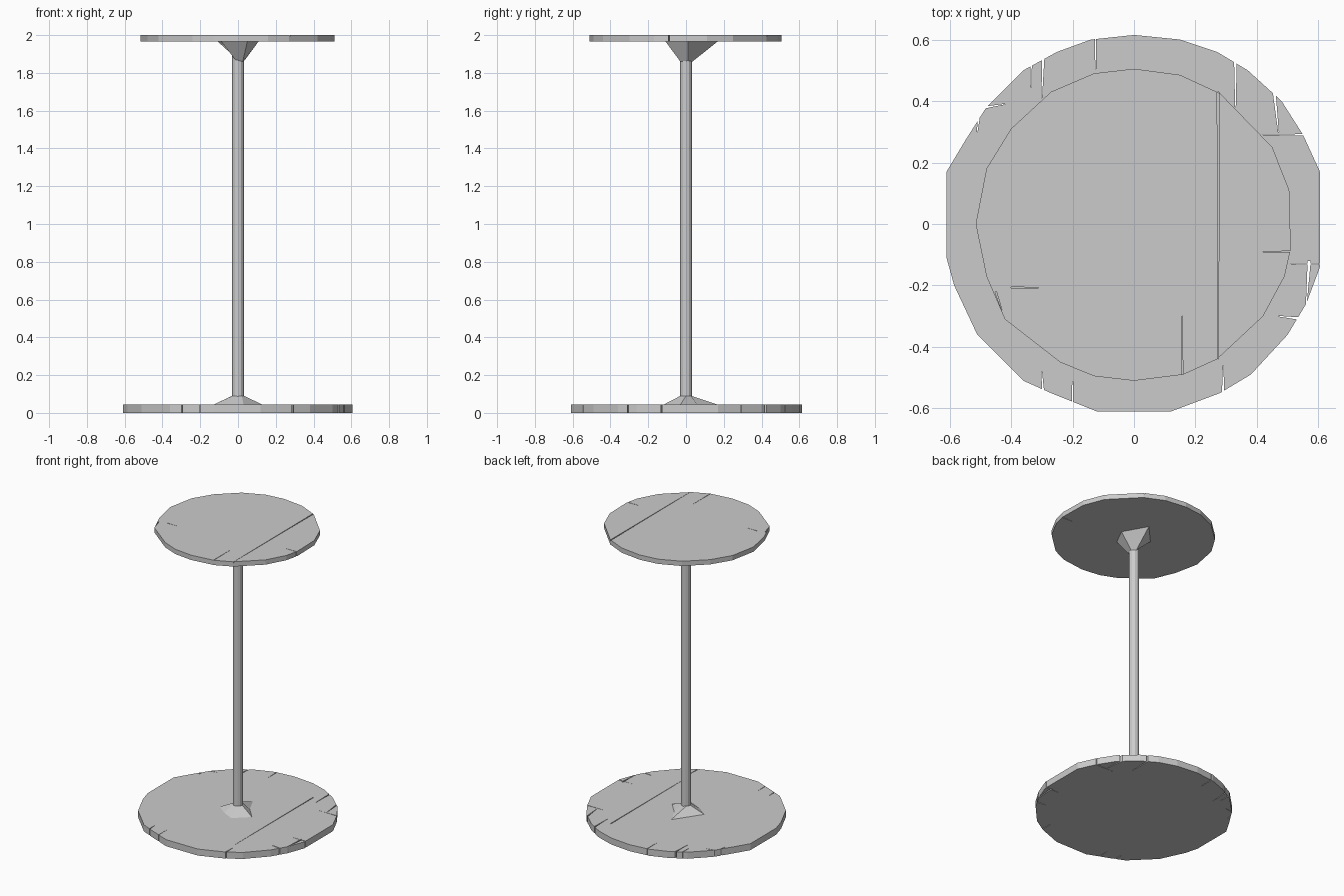
import bpy, bmesh, math


def make_object(name, bm):
    bmesh.ops.recalc_face_normals(bm, faces=bm.faces)
    mesh = bpy.data.meshes.new(name)
    bm.to_mesh(mesh)
    bm.free()
    ob = bpy.data.objects.new(name, mesh)
    bpy.context.collection.objects.link(ob)
    return ob


def loft(bm, low, high):
    n = len(low)
    a = [bm.verts.new(p) for p in low]
    b = [bm.verts.new(p) for p in high]
    bm.faces.new(a[::-1])
    bm.faces.new(b)
    for i in range(n):
        j = (i + 1) % n
        bm.faces.new((a[i], a[j], b[j], b[i]))


def prism(bm, outline, z0, z1):
    loft(bm, [(x, y, z0) for x, y in outline], [(x, y, z1) for x, y in outline])


def wedge(bm, tip, mouth, width, z0, z1):
    # thin split that widens from the tip to the mouth
    dx, dy = mouth[0] - tip[0], mouth[1] - tip[1]
    k = width / 2 / math.hypot(dx, dy)
    prism(bm, [(tip[0] + dy * k * 0.2, tip[1] - dx * k * 0.2),
               (mouth[0] + dy * k, mouth[1] - dx * k),
               (mouth[0] - dy * k, mouth[1] + dx * k),
               (tip[0] - dy * k * 0.2, tip[1] + dx * k * 0.2)], z0, z1)


def slab(name, outline, z0, z1, splits, grooves):
    bm = bmesh.new()
    prism(bm, outline, z0, z1)
    ob = make_object(name, bm)
    bm = bmesh.new()
    for x0, y0, x1, y1, w in splits:
        wedge(bm, (x0, y0), (x1, y1), w, z0 - 0.02, z1 + 0.02)
    for x0, y0, x1, y1, w in grooves:
        wedge(bm, (x0, y0), (x1, y1), w, z1 - 0.008, z1 + 0.02)
    cutter = make_object(name + "_cutter", bm)
    cutter.hide_render = True
    mod = ob.modifiers.new("splits", 'BOOLEAN')
    mod.operation, mod.solver, mod.object = 'DIFFERENCE', 'EXACT', cutter
    mod.use_self = True
    bpy.context.view_layer.update()
    result = bpy.data.meshes.new_from_object(
        ob.evaluated_get(bpy.context.evaluated_depsgraph_get()))
    ob.modifiers.clear()
    ob.data = result
    bpy.data.objects.remove(cutter)
    return ob


# round floor plate, worn rim with splits
base_outline = [
    (0.15, 0.60), (0, 0.615), (-0.14, 0.60), (-0.25, 0.56), (-0.36, 0.50),
    (-0.48, 0.38), (-0.55, 0.27), (-0.61, 0.17), (-0.61, -0.11), (-0.585, -0.20),
    (-0.51, -0.36), (-0.36, -0.51), (-0.27, -0.55), (-0.12, -0.61), (0.12, -0.61),
    (0.28, -0.55), (0.38, -0.49), (0.50, -0.36), (0.56, -0.26), (0.605, -0.14),
    (0.605, 0.17), (0.55, 0.29), (0.48, 0.40), (0.37, 0.50), (0.27, 0.56)]
base_splits = [
    (-0.30, 0.41, -0.295, 0.55, 0.008), (-0.335, 0.44, -0.335, 0.53, 0.006),
    (-0.51, 0.30, -0.50, 0.39, 0.01), (0.33, 0.38, 0.33, 0.54, 0.009),
    (0.47, 0.30, 0.455, 0.44, 0.01), (0.56, -0.27, 0.57, -0.12, 0.01),
    (0.47, -0.30, 0.56, -0.31, 0.01), (0.42, 0.29, 0.56, 0.29, 0.005),
    (-0.42, 0.39, -0.51, 0.375, 0.008), (-0.125, 0.50, -0.125, 0.62, 0.005),
    (-0.30, -0.48, -0.295, -0.56, 0.008), (-0.20, -0.49, -0.20, -0.60, 0.004),
    (0.29, -0.46, 0.29, -0.56, 0.008), (0.50, -0.13, 0.62, -0.13, 0.005)]
slab("base_plate", base_outline, 0, 0.045, base_splits,
     [(0.274, -0.44, 0.274, 0.43, 0.006)])

# smaller round top
top_outline = [
    (0.15, 0.485), (0, 0.505), (-0.13, 0.49), (-0.27, 0.43), (-0.40, 0.31),
    (-0.48, 0.18), (-0.515, 0), (-0.48, -0.17), (-0.42, -0.31), (-0.24, -0.45),
    (-0.13, -0.495), (0, -0.51), (0.16, -0.49), (0.27, -0.44), (0.42, -0.30),
    (0.49, -0.17), (0.51, -0.08), (0.505, 0.11), (0.45, 0.25), (0.28, 0.425)]
slab("table_top", top_outline, 1.967, 2.0,
     [(-0.43, -0.28, -0.45, -0.22, 0.005), (0.42, -0.09, 0.52, -0.09, 0.004)],
     [(0.274, -0.44, 0.274, 0.43, 0.007), (-0.31, -0.207, -0.40, -0.207, 0.004),
      (0.157, -0.30, 0.157, -0.49, 0.004)])

# slim column
bm = bmesh.new()
ring = [(0.032 * math.cos(math.tau * i / 12), 0.032 * math.sin(math.tau * i / 12))
        for i in range(12)]
prism(bm, ring, 0.04, 1.97)
make_object("column", bm)

# faceted flare where the column meets the base
bm = bmesh.new()
loft(bm,
     [(-0.13, -0.02, 0.043), (-0.05, -0.08, 0.043), (0.03, -0.12, 0.043),
      (0.13, -0.03, 0.043), (0.05, 0.06, 0.043), (0.0, 0.17, 0.043)],
     [(-0.033, 0, 0.09), (-0.022, -0.027, 0.09), (0.02, -0.03, 0.09),
      (0.033, 0, 0.09), (0.022, 0.027, 0.09), (-0.02, 0.03, 0.09)])
make_object("lower_flare", bm)

# faceted flare under the top
bm = bmesh.new()
loft(bm,
     [(-0.033, 0.005, 1.92), (-0.015, -0.032, 1.87), (0.025, -0.03, 1.86),
      (0.034, 0.01, 1.865), (0.01, 0.034, 1.86)],
     [(-0.11, 0.03, 1.968), (-0.09, -0.09, 1.968), (0.05, -0.11, 1.968),
      (0.11, 0.01, 1.968), (0.02, 0.17, 1.968)])
make_object("upper_flare", bm)
